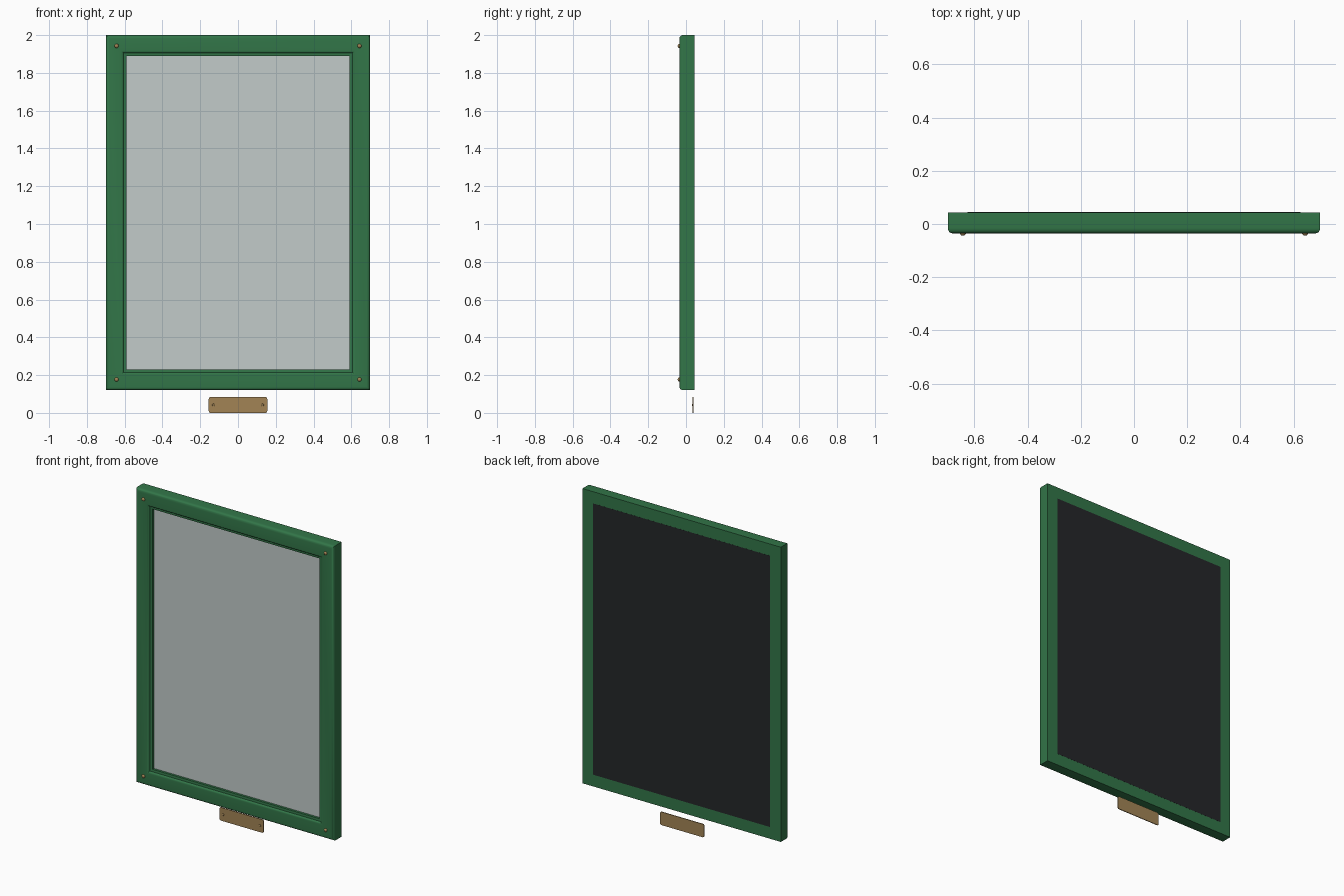
import bpy, bmesh, math

cube = bpy.data.objects.get("Cube")
if cube:
    bpy.data.objects.remove(cube, do_unlink=True)


def material(name, color, metallic=0.0, roughness=0.5):
    mat = bpy.data.materials.new(name)
    mat.use_nodes = True
    mat.diffuse_color = (*color, 1)
    bsdf = mat.node_tree.nodes["Principled BSDF"]
    bsdf.inputs["Base Color"].default_value = (*color, 1)
    bsdf.inputs["Metallic"].default_value = metallic
    bsdf.inputs["Roughness"].default_value = roughness
    return mat


green = material("green_paint", (0.032, 0.18, 0.065))
pale = material("pale_glass", (0.54, 0.6, 0.59), roughness=0.2)
dark = material("dark_board", (0.018, 0.02, 0.022))
brass = material("brass", (0.36, 0.23, 0.09))

HALF_W, BOTTOM, TOP = 0.70, 0.12, 2.0
MID_Z = (BOTTOM + TOP) / 2
HALF_H = (TOP - BOTTOM) / 2
FRONT, BACK = -0.035, 0.044


def finish(bm, name, mat, smooth=True):
    bmesh.ops.recalc_face_normals(bm, faces=bm.faces)
    mesh = bpy.data.meshes.new(name)
    bm.to_mesh(mesh)
    bm.free()
    mesh.materials.append(mat)
    obj = bpy.data.objects.new(name, mesh)
    bpy.context.collection.objects.link(obj)
    if smooth:
        bpy.ops.object.select_all(action="DESELECT")
        obj.select_set(True)
        bpy.context.view_layer.objects.active = obj
        bpy.ops.object.shade_smooth_by_angle(angle=math.radians(35))
    return obj


def mitred_frame(name, profile, mat):
    """Sweep an (inset, y) profile round the rectangle with mitred corners."""
    bm = bmesh.new()
    loops = []
    for sx, sz in ((-1, -1), (1, -1), (1, 1), (-1, 1)):
        loops.append([bm.verts.new((sx * (HALF_W - d), y, MID_Z + sz * (HALF_H - d)))
                      for d, y in profile])
    n = len(profile)
    for c in range(4):
        a, b = loops[c], loops[(c + 1) % 4]
        for i in range(n):
            j = (i + 1) % n
            bm.faces.new((a[i], b[i], b[j], a[j]))
    return finish(bm, name, mat)


def panel(name, size, center, mat, corner=0.0):
    bm = bmesh.new()
    bmesh.ops.create_cube(bm, size=1)
    for v in bm.verts:
        v.co = [c + p * s for c, p, s in zip(center, v.co, size)]
    if corner:
        edges = [e for e in bm.edges
                 if abs(e.verts[0].co.y - e.verts[1].co.y) > size[1] / 2]
        bmesh.ops.bevel(bm, geom=edges, offset=corner, segments=4,
                        profile=0.5, affect="EDGES")
    return finish(bm, name, mat, smooth=bool(corner))


def screw(name, x, z, y, radius, height, mat):
    """Domed head lying on the plane y, bulging to the front."""
    bm = bmesh.new()
    bmesh.ops.create_uvsphere(bm, u_segments=20, v_segments=12, radius=1)
    for v in bm.verts:
        v.co = (x + v.co.x * radius, y + v.co.z * height, z + v.co.y * radius)
    return finish(bm, name, mat)


# Moulded frame: rounded outer edge, flat face, cove down to the glass
outer_round = [(0.018 * (1 - math.cos(a)), FRONT + 0.02 * (1 - math.sin(a)))
               for a in (math.pi / 2 * i / 6 for i in range(7))]
cove = [(0.08 + 0.015 * math.sin(a), FRONT + 0.012 * (1 - math.cos(a)))
        for a in (math.pi / 2 * i / 4 for i in range(5))]
profile = [(0, BACK)] + outer_round + cove + [(0.11, FRONT + 0.014), (0.11, BACK)]
mitred_frame("frame", profile, green)

# Glass and backing board
inner_w, inner_h = 2 * (HALF_W - 0.105), 2 * (HALF_H - 0.105)
panel("glass", (inner_w, 0.006, inner_h), (0, -0.003, MID_Z), pale)
panel("backing_board", (inner_w + 0.06, 0.03, inner_h + 0.06),
      (0, BACK - 0.0145, MID_Z), dark)

# Corner screws
for side, sx in (("right", -1), ("left", 1)):
    for level, sz in (("lower", -1), ("upper", 1)):
        screw(f"{level}_{side}_screw", sx * (HALF_W - 0.057),
              MID_Z + sz * (HALF_H - 0.057), FRONT, 0.011, 0.009, brass)

# Small plate hanging below, with its two pins
panel("name_plate", (0.31, 0.005, 0.084), (0, 0.0375, 0.042), brass, corner=0.01)
for side, sx in (("right", -1), ("left", 1)):
    screw(f"plate_{side}_pin", sx * 0.13, 0.042, 0.035, 0.007, 0.004, brass)
